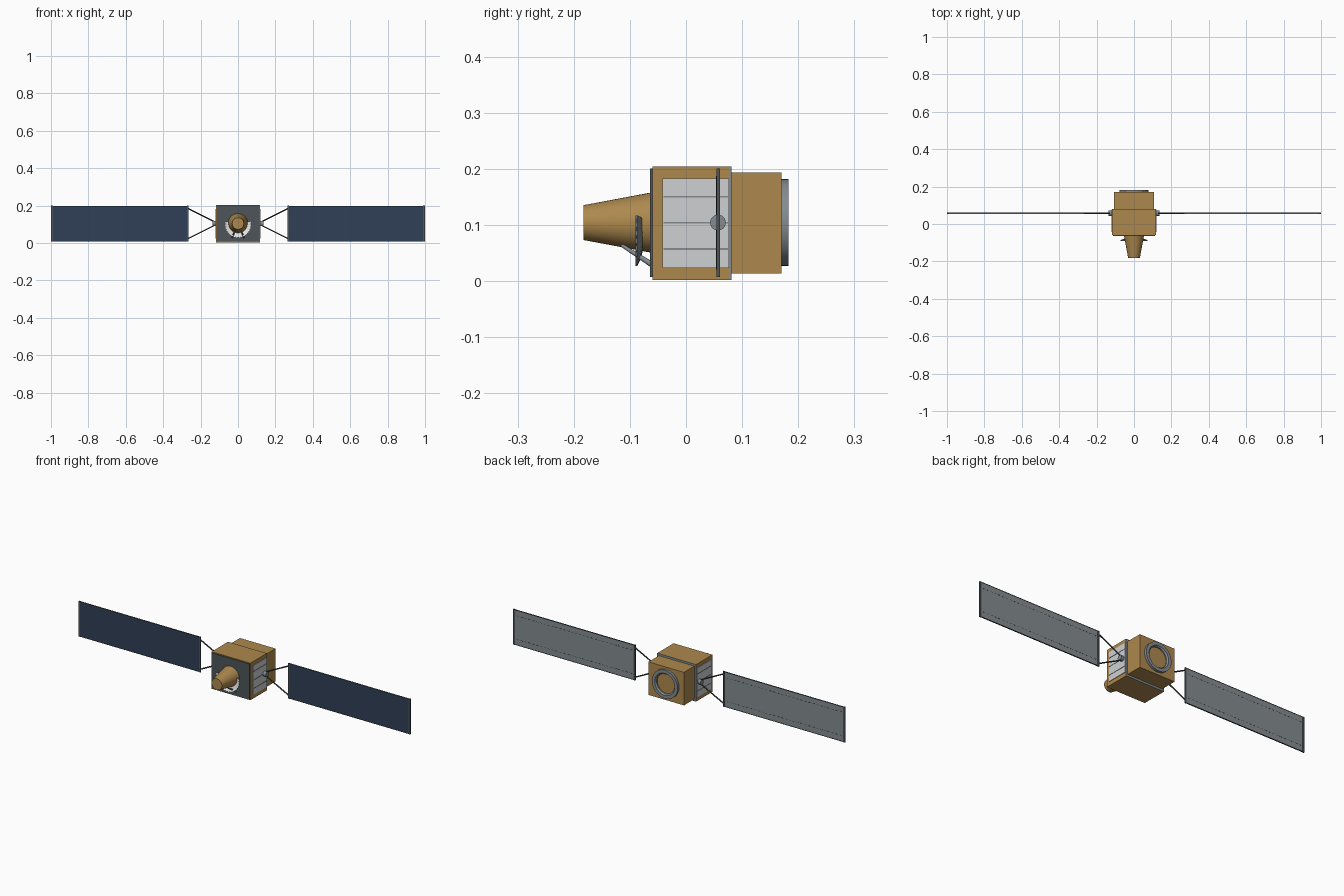
import bpy, bmesh, math
from mathutils import Vector

cube = bpy.data.objects.get("Cube")
if cube:
    bpy.data.objects.remove(cube, do_unlink=True)


def material(name, rgb):
    m = bpy.data.materials.new(name)
    m.use_nodes = True
    m.diffuse_color = (*rgb, 1)
    m.node_tree.nodes["Principled BSDF"].inputs["Base Color"].default_value = (*rgb, 1)
    return m


GOLD = material("gold foil", (0.42, 0.25, 0.075))
NAVY = material("navy solar cells", (0.03, 0.05, 0.095))
GREY = material("mid grey", (0.23, 0.26, 0.28))
SLATE = material("dark slate", (0.075, 0.09, 0.1))
PALE = material("pale radiator", (0.62, 0.63, 0.65))
WHITE = material("white dish", (0.82, 0.82, 0.82))
DARK = material("dark strut", (0.04, 0.045, 0.05))
MID_Z = 0.104


def finish(name, bm, mats, smooth=False):
    bmesh.ops.recalc_face_normals(bm, faces=bm.faces)
    mesh = bpy.data.meshes.new(name)
    bm.to_mesh(mesh)
    bm.free()
    for m in mats:
        mesh.materials.append(m)
    ob = bpy.data.objects.new(name, mesh)
    bpy.context.collection.objects.link(ob)
    if smooth:
        bpy.ops.object.select_all(action="DESELECT")
        ob.select_set(True)
        bpy.context.view_layer.objects.active = ob
        bpy.ops.object.shade_smooth_by_angle(angle=math.radians(40))
    return ob


def add_box(bm, x, y, z):
    made = bmesh.ops.create_cube(bm, size=1)["verts"]
    for v in made:
        v.co = Vector([(a + b) / 2 + c * (b - a) for c, (a, b) in zip(v.co, (x, y, z))])


def box(name, x, y, z, mat):
    bm = bmesh.new()
    add_box(bm, x, y, z)
    return finish(name, bm, [mat])


def lathe(name, profile, mat, closed=False, steps=40):
    """Revolve (radius, y) points about the body's front-to-back axis."""
    bm = bmesh.new()
    pts = [bm.verts.new((r, y, MID_Z)) for r, y in profile]
    pairs = list(zip(pts, pts[1:] + pts[:1] if closed else pts[1:]))
    edges = [bm.edges.new(p) for p in pairs]
    bmesh.ops.spin(bm, geom=pts + edges, cent=(0, 0, MID_Z), axis=(0, 1, 0),
                   angle=math.tau, steps=steps)
    bmesh.ops.remove_doubles(bm, verts=bm.verts, dist=0.0001)
    return finish(name, bm, [mat], True)


def rod(name, a, b, r, mat, r2=None, sides=12):
    a, b = Vector(a), Vector(b)
    bm = bmesh.new()
    bmesh.ops.create_cone(bm, cap_ends=True, segments=sides, radius1=r,
                          radius2=r if r2 is None else r2, depth=(b - a).length)
    ob = finish(name, bm, [mat], True)
    ob.location = (a + b) / 2
    ob.rotation_euler = (b - a).to_track_quat("Z", "Y").to_euler()
    return ob


# Body blocks and end plates
box("main_body", (-0.117, 0.117), (-0.06, 0.078), (0.002, 0.204), GOLD)
box("body_back_plate", (-0.117, 0.117), (0.078, 0.081), (0.002, 0.204), GREY)
box("front_plate", (-0.113, 0.113), (-0.064, -0.06), (0.007, 0.2), SLATE)
box("rear_body", (-0.107, 0.107), (0.081, 0.17), (0.013, 0.193), GOLD)

# Rear docking ring and front horn
lathe("rear_ring", [(0.054, 0.169), (0.054, 0.176), (0.06, 0.183), (0.0775, 0.183),
                    (0.0775, 0.169)], GREY, closed=True)
lathe("front_horn", [(0, -0.183), (0.031, -0.183), (0.054, -0.06), (0, -0.06)], GOLD)

# Open dish wrapped under the horn, with a toothed rim
bm = bmesh.new()
rows = []
TEETH = 36
for i in range(TEETH + 1):
    t = math.radians(-195 + 210 * i / TEETH)
    rim = 0.073 if i % 2 else 0.069
    row = []
    for k in range(4):
        r = 0.04 + (rim - 0.04) * k / 3
        z = MID_Z - 0.005 + r * math.sin(t)
        row.append(bm.verts.new((r * math.cos(t), -0.08 - 0.01 * (k / 3) ** 2, z)))
    rows.append(row)
for p, q in zip(rows, rows[1:]):
    for k in range(3):
        bm.faces.new((p[k], p[k + 1], q[k + 1], q[k]))
back = bmesh.ops.extrude_face_region(bm, geom=bm.faces[:])["geom"]
bmesh.ops.translate(bm, vec=(0, 0.003, 0), verts=[g for g in back if isinstance(g, bmesh.types.BMVert)])
for f in bm.faces:
    f.normal_update()
dish = finish("dish", bm, [WHITE, GREY])
for p in dish.data.polygons:
    p.material_index = 0 if p.normal.y < -0.3 else 1

for side, s in (("left", 1), ("right", -1)):
    def span(a, b):
        return tuple(sorted((s * a, s * b)))

    # Dish braces
    rod(side + "_dish_brace", (s * 0.03, -0.062, 0.03), (s * 0.018, -0.115, 0.064), 0.005, GREY, 0.003)

    # Radiator with slats
    box(side + "_radiator", span(0.116, 0.12), (-0.042, 0.077), (0.023, 0.183), PALE)
    for n in range(3):
        z = 0.057 + 0.0465 * n
        box(f"{side}_radiator_slat_{n + 1}", span(0.119, 0.1215), (-0.04, 0.075), (z - 0.0015, z + 0.0015), GREY)

    # Wing hub and yoke
    rod(side + "_wing_hub", (s * 0.117, 0.057, MID_Z), (s * 0.137, 0.057, MID_Z), 0.014, GREY, sides=24)
    for part, d in (("upper", 1), ("lower", -1)):
        rod(f"{side}_{part}_yoke", (s * 0.13, 0.057, MID_Z + d * 0.012),
            (s * 0.27, 0.057, MID_Z + d * 0.082), 0.0035, DARK)

    # Solar wing: cells on the front, grey backing
    wing = box(side + "_solar_wing", span(0.267, 0.998), (0.055, 0.059), (0.009, 0.199), GREY)
    wing.data.materials.append(NAVY)
    for p in wing.data.polygons:
        p.material_index = 1 if p.normal.y < -0.5 else 0
    for part, a, b in (("inner", 0.265, 0.273), ("outer", 0.99, 1.0)):
        box(f"{side}_{part}_wing_bar", span(a, b), (0.054, 0.0605), (0.007, 0.2), SLATE)
    for part, z in (("lower", 0.009), ("upper", 0.198)):
        box(f"{side}_{part}_wing_rail", span(0.267, 0.998), (0.0545, 0.0605), (z - 0.001, z + 0.001), DARK)

    # Dashed seams on the backing
    bm = bmesh.new()
    for z in (0.04, 0.168):
        for n in range(30):
            x = 0.285 + 0.0235 * n
            add_box(bm, span(x, x + 0.014), (0.0588, 0.0594), (z - 0.001, z + 0.001))
    finish(side + "_wing_seams", bm, [DARK])
